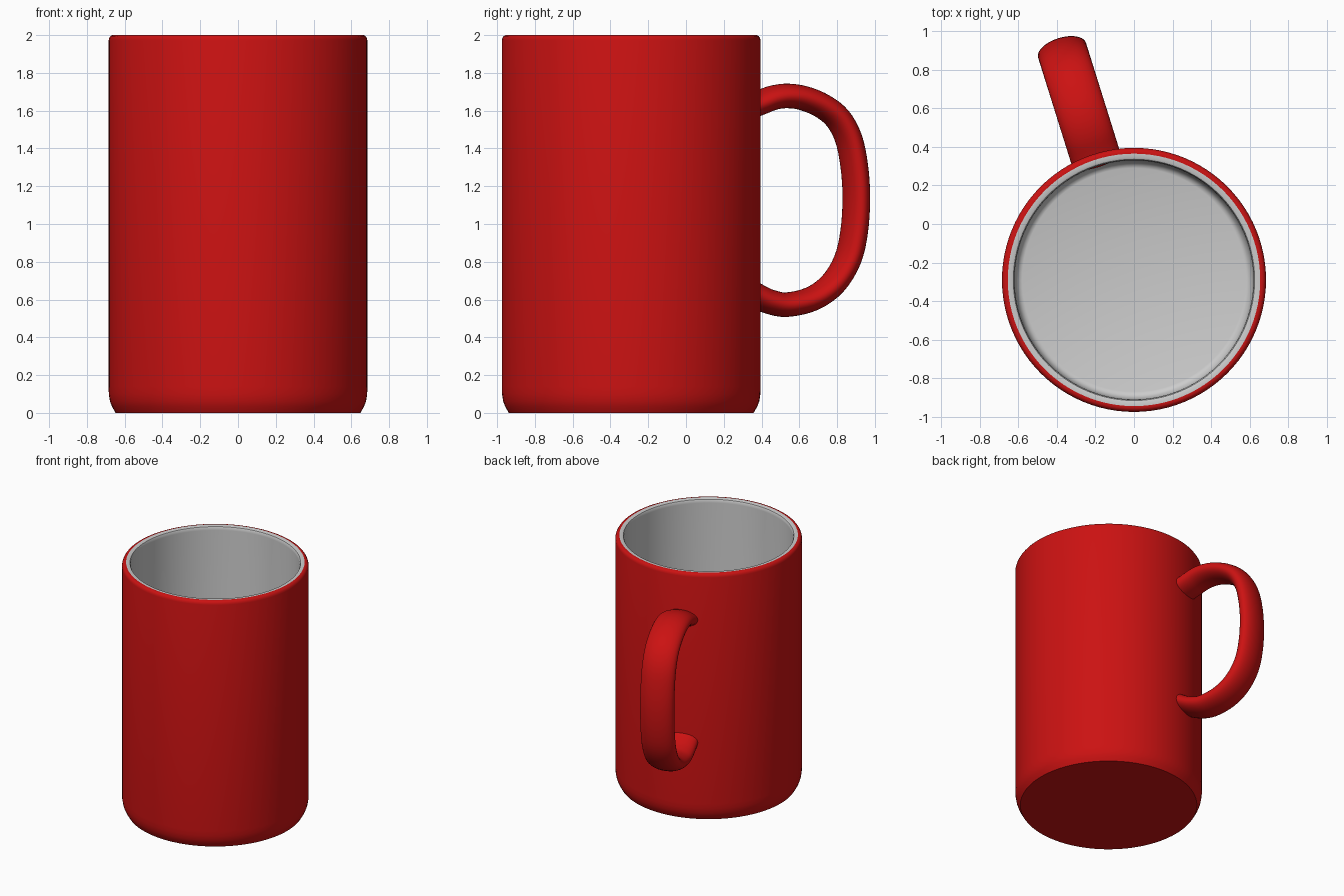
import bpy, bmesh, math
from mathutils import Vector

if "Cube" in bpy.data.objects:
    bpy.data.objects.remove(bpy.data.objects["Cube"])

CENTRE = (0, -0.29, 0)
TURN = math.radians(17.4)

red = bpy.data.materials.new("red_glaze")
red.diffuse_color = (0.6, 0.006, 0.006, 1)
red.use_nodes = True
red.node_tree.nodes["Principled BSDF"].inputs["Base Color"].default_value = red.diffuse_color


def finish(bm, name, mat=None, angle=40, turn=0):
    me = bpy.data.meshes.new(name)
    bm.to_mesh(me)
    bm.free()
    ob = bpy.data.objects.new(name, me)
    bpy.context.collection.objects.link(ob)
    ob.location = CENTRE
    ob.rotation_euler.z = turn
    if mat:
        me.materials.append(mat)
    bpy.ops.object.select_all(action='DESELECT')
    ob.select_set(True)
    bpy.context.view_layer.objects.active = ob
    bpy.ops.object.shade_smooth_by_angle(angle=math.radians(angle))
    return ob


def skin(bm, rings):
    for a, b in zip(rings, rings[1:]):
        n = len(a)
        for i in range(n):
            j = (i + 1) % n
            bm.faces.new((a[i], a[j], b[j], b[i]))


def lathe(name, profile, cap, mat=None, n=96):
    """Turn an (r, z) profile about z; cap is the index of the ring to close."""
    bm = bmesh.new()
    rings = [[bm.verts.new((r * math.cos(t), r * math.sin(t), z))
              for t in (2 * math.pi * i / n for i in range(n))] for r, z in profile]
    skin(bm, rings)
    # the profiles run bottom-outside to top (outer) or rim to floor (inner)
    ring = rings[cap]
    bm.faces.new(ring[::-1] if cap == 0 else ring)
    return finish(bm, name, mat)


# Outer body: rounded foot, straight wall, red edge of the rim
lathe("cup_body", [(0.648, 0), (0.655, 0.012), (0.668, 0.035), (0.678, 0.062),
                   (0.684, 0.10), (0.685, 0.14), (0.685, 1.972), (0.682, 1.985),
                   (0.675, 1.995), (0.665, 2.0), (0.655, 2.0)], 0, red)

# Pale lining: top of the rim, inner wall, rounded floor
lathe("cup_lining", [(0.655, 2.0), (0.635, 2.0), (0.626, 1.996), (0.621, 1.985),
                     (0.62, 1.97), (0.62, 0.17), (0.617, 0.14), (0.608, 0.115),
                     (0.595, 0.10), (0.58, 0.095)], -1)

# Handle: flattened oval swept along a smooth path of (distance from axis, z)
path = [(0.60, 1.59), (0.645, 1.615), (0.715, 1.642), (0.79, 1.669), (0.87, 1.678),
        (0.96, 1.665), (1.06, 1.625), (1.145, 1.56), (1.205, 1.455), (1.237, 1.31),
        (1.249, 1.14), (1.237, 0.96), (1.20, 0.81), (1.12, 0.685), (1.005, 0.605),
        (0.865, 0.573), (0.77, 0.588), (0.70, 0.618), (0.65, 0.648), (0.61, 0.68)]
pts = [Vector(p) for p in path]
line = []
for k in range(1, len(pts) - 2):
    p0, p1, p2, p3 = pts[k - 1:k + 3]
    for s in range(4):
        t = s / 4
        line.append(0.5 * (2 * p1 + (p2 - p0) * t + (2 * p0 - 5 * p1 + 4 * p2 - p3) * t**2
                           + (3 * p1 - p0 - 3 * p2 + p3) * t**3))
line.append(pts[-2])
bm = bmesh.new()
rings = []
for i, p in enumerate(line):
    d = (line[min(i + 1, len(line) - 1)] - line[max(i - 1, 0)]).normalized()
    ring = []
    for j in range(32):
        a = 2 * math.pi * j / 32
        out, side = 0.065 * math.cos(a), 0.13 * math.sin(a)
        ring.append(bm.verts.new((side, p.x - d.y * out, p.y + d.x * out)))
    rings.append(ring)
skin(bm, rings)
bm.faces.new(rings[0])
bm.faces.new(rings[-1])
bmesh.ops.recalc_face_normals(bm, faces=bm.faces)
finish(bm, "handle", red, turn=TURN)
